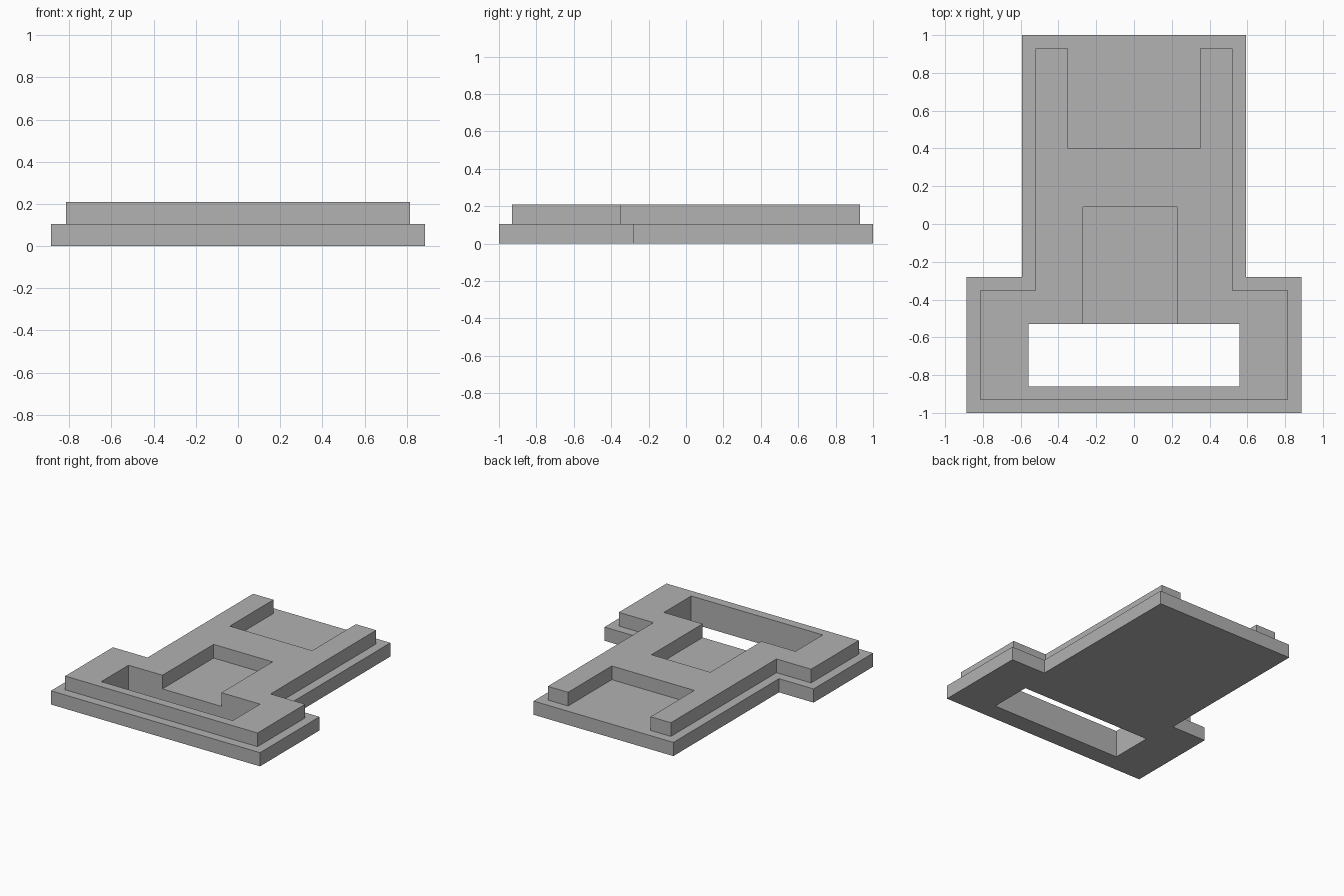
import bpy

cube = bpy.data.objects.get("Cube")
if cube:
    bpy.data.objects.remove(cube, do_unlink=True)

LAYER = 0.105   # thickness of each layer
LIP = 0.071     # inset of the upper layer

grey = bpy.data.materials.new("plain_grey")
grey.use_nodes = True
grey.diffuse_color = (0.445, 0.445, 0.445, 1)
grey.node_tree.nodes["Principled BSDF"].inputs["Base Color"].default_value = (0.445, 0.445, 0.445, 1)


def mirrored(half):
    """Close a right-hand half outline by reflecting it across x = 0."""
    return half + [(-x, y) for x, y in reversed(half)]


def plate(name, loops, bottom):
    """Extrude closed outlines (outer first, then openings) into a flat slab."""
    curve = bpy.data.curves.new(name + "_outline", 'CURVE')
    curve.dimensions = '2D'
    curve.fill_mode = 'BOTH'
    curve.extrude = LAYER / 2
    for loop in loops:
        spline = curve.splines.new('POLY')
        spline.points.add(len(loop) - 1)
        for point, (x, y) in zip(spline.points, loop):
            point.co = (x, y, 0, 1)
        spline.use_cyclic_u = True
    source = bpy.data.objects.new(name + "_outline", curve)
    bpy.context.collection.objects.link(source)
    depsgraph = bpy.context.evaluated_depsgraph_get()
    mesh = bpy.data.meshes.new_from_object(source.evaluated_get(depsgraph))
    bpy.data.objects.remove(source, do_unlink=True)
    mesh.name = name
    mesh.materials.clear()
    mesh.materials.append(grey)
    for face in mesh.polygons:
        face.use_smooth = False
    obj = bpy.data.objects.new(name, mesh)
    obj.location.z = bottom + LAYER / 2
    bpy.context.collection.objects.link(obj)
    return obj


# Base plate: narrow back, wide front, with a slot cut right through
base = mirrored([(0.887, -1), (0.887, -0.28), (0.593, -0.28), (0.593, 1)])
slot = mirrored([(0.558, -0.86), (0.558, -0.53)])
plate("base_plate", [base, slot], 0)

# Raised frame: inset outline with an open notch at the back
frame = mirrored([(0.887 - LIP, LIP - 1), (0.887 - LIP, -0.28 - LIP),
                  (0.593 - LIP, -0.28 - LIP), (0.593 - LIP, 1 - LIP),
                  (0.35, 1 - LIP), (0.35, 0.4)])
# Its opening joins the slot to a pocket set slightly to the right
opening = [(-0.558, -0.86), (0.558, -0.86), (0.558, -0.53), (0.23, -0.53),
           (0.23, 0.09), (-0.27, 0.09), (-0.27, -0.53), (-0.558, -0.53)]
plate("raised_frame", [frame, opening], LAYER)
